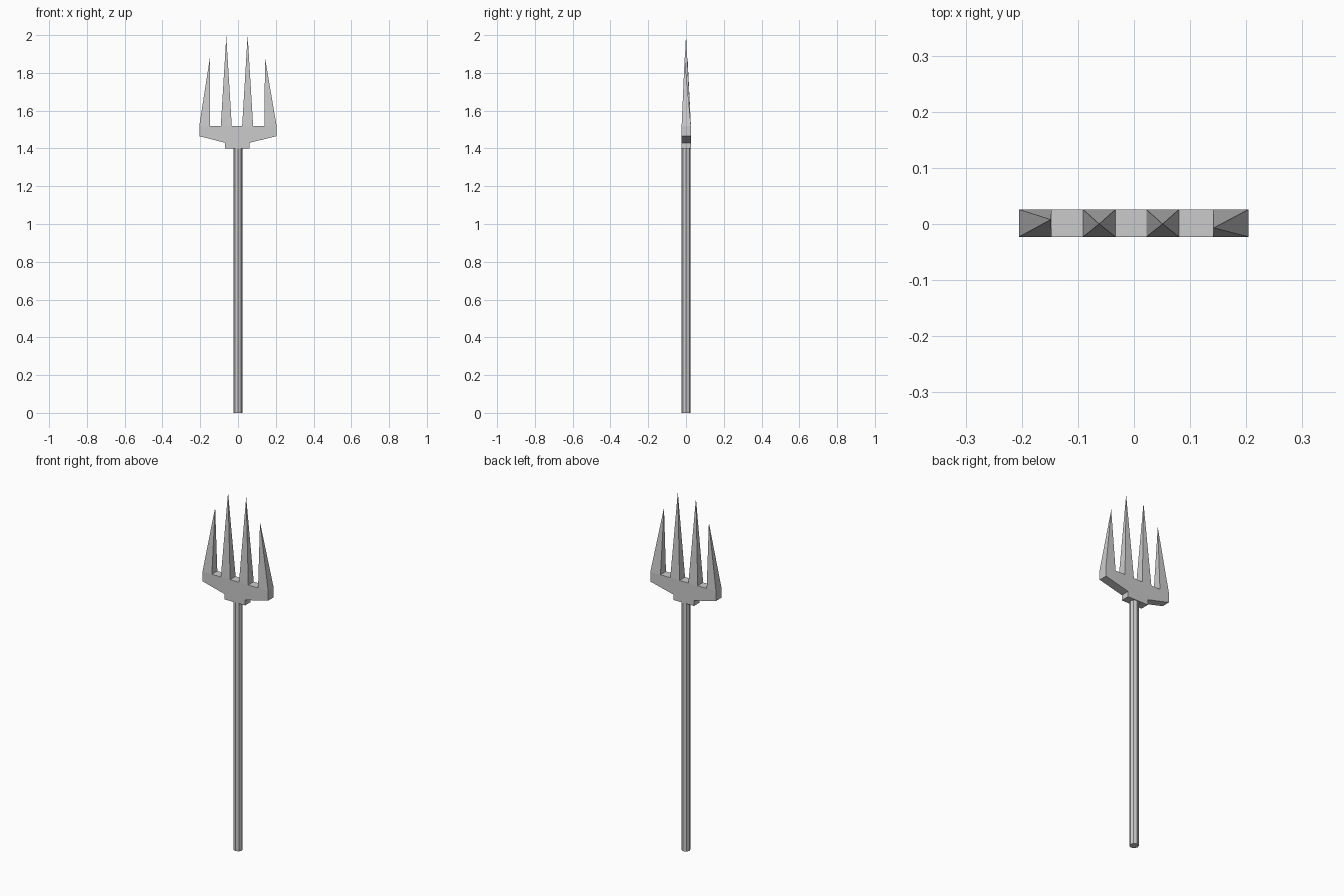
import bpy, bmesh

if "Cube" in bpy.data.objects:
    bpy.data.objects.remove(bpy.data.objects["Cube"])

Y0, Y1 = -0.023, 0.026   # front and back of the flat head


def make_object(name, verts, faces):
    mesh = bpy.data.meshes.new(name)
    mesh.from_pydata(verts, [], faces)
    bm = bmesh.new()
    bm.from_mesh(mesh)
    bmesh.ops.recalc_face_normals(bm, faces=bm.faces)
    bm.to_mesh(mesh)
    bm.free()
    obj = bpy.data.objects.new(name, mesh)
    bpy.context.collection.objects.link(obj)
    return obj


def plate(name, profile):
    """Extrude an x-z outline through the head thickness."""
    n = len(profile)
    verts = [(x, y, z) for y in (Y0, Y1) for x, z in profile]
    faces = [list(range(n)), list(range(n, 2 * n))]
    faces += [(i, (i + 1) % n, (i + 1) % n + n, i + n) for i in range(n)]
    return make_object(name, verts, faces)


def tine(name, x0, x1, tip):
    """Four-sided spike standing on the head."""
    z = 1.52
    verts = [(x0, Y0, z), (x1, Y0, z), (x1, Y1, z), (x0, Y1, z), tip]
    faces = [(3, 2, 1, 0), (0, 1, 4), (1, 2, 4), (2, 3, 4), (3, 0, 4)]
    return make_object(name, verts, faces)


# Long round handle
bpy.ops.mesh.primitive_cylinder_add(vertices=8, radius=0.024, depth=1.4,
                                    location=(0, 0.001, 0.7))
bpy.context.object.name = "handle"

# Head with stepped collar under it
plate("head", [(-0.205, 1.52), (-0.205, 1.465), (-0.068, 1.43), (-0.068, 1.40),
               (0.06, 1.40), (0.06, 1.43), (0.204, 1.465), (0.204, 1.52)])

# Four tines, the outer pair shorter with tips on the inner edge
tine("outer_tine_left", -0.205, -0.147, (-0.148, 0.008, 1.885))
tine("inner_tine_left", -0.091, -0.033, (-0.062, 0.0, 1.995))
tine("inner_tine_right", 0.022, 0.080, (0.051, 0.0, 2.0))
tine("outer_tine_right", 0.141, 0.204, (0.142, -0.007, 1.885))
